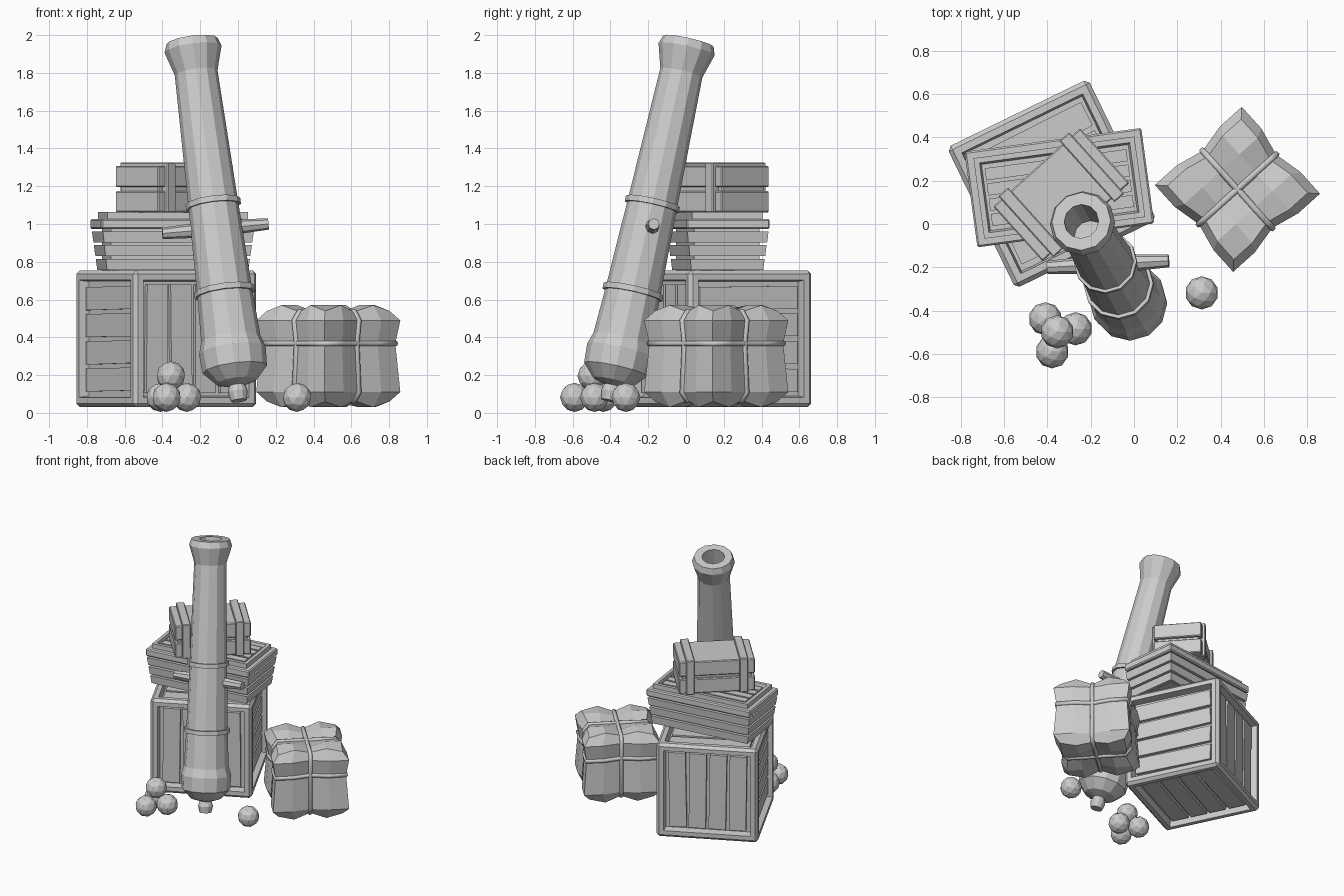
import bpy, bmesh, math, random
from mathutils import Matrix, Vector

if "Cube" in bpy.data.objects:
    bpy.data.objects.remove(bpy.data.objects["Cube"])

random.seed(4)


def place(x, y, z, deg):
    return Matrix.Translation((x, y, z)) @ Matrix.Rotation(math.radians(deg), 4, 'Z')


def finish(name, bm, matrix=Matrix()):
    bmesh.ops.recalc_face_normals(bm, faces=bm.faces)
    mesh = bpy.data.meshes.new(name)
    bm.to_mesh(mesh)
    bm.free()
    ob = bpy.data.objects.new(name, mesh)
    ob.matrix_world = matrix
    bpy.context.collection.objects.link(ob)
    return ob


def slab(bm, size, loc, tilt=Matrix()):
    m = Matrix.Translation(loc) @ tilt @ Matrix.Diagonal((*size, 1))
    return bmesh.ops.create_cube(bm, size=1, matrix=m)['verts']


def bevel(bm, width):
    bmesh.ops.bevel(bm, geom=bm.edges[:], offset=width, segments=1, affect='EDGES', profile=0.5)


def recess(bm, faces, border, depth):
    bmesh.ops.inset_individual(bm, faces=faces, thickness=border)
    bmesh.ops.inset_individual(bm, faces=faces, thickness=0.012, depth=-depth)


# Large crate: chamfered cube with recessed panels
S = 0.725
crate_at = place(-0.38, 0.186, 0.03 + S / 2, 26)
bm = bmesh.new()
slab(bm, (S, S, S), (0, 0, 0))
bevel(bm, 0.02)
bm.normal_update()
recess(bm, [f for f in bm.faces if f.calc_area() > 0.3], 0.045, 0.055)
finish("large_crate_frame", bm, crate_at)

# Large crate planks: (face axis, axis along which the planks are spaced)
bm = bmesh.new()
inner = S - 0.15
pitch = inner / 4
for normal, across in ((0, 2), (1, 0), (2, 1)):
    for side in (-1, 1):
        for i in range(4):
            size = [inner, inner, inner]
            size[normal] = 0.03
            size[across] = pitch - 0.022
            loc = [0, 0, 0]
            loc[normal] = side * (S / 2 - 0.045)
            loc[across] = (i - 1.5) * pitch
            tilt = Matrix.Rotation(random.uniform(-0.02, 0.02), 4, 'XYZ'[normal])
            slab(bm, size, loc, tilt)
finish("large_crate_planks", bm, crate_at)

# Middle crate: slatted sides that widen towards the rim
mid_at = place(-0.345, 0.168, 0.755, 7.7)
bm = bmesh.new()
slab(bm, (0.71, 0.35, 0.25), (0, 0, 0.125))
for i in range(3):
    g = 0.018 * i
    verts = slab(bm, (0.755 + g, 0.385 + g, 0.058), (0, 0, 0.031 + 0.073 * i))
    for v in verts:
        if v.co.z > 0.031 + 0.073 * i:
            v.co.x *= 1.02
            v.co.y *= 1.03
finish("middle_crate_slats", bm, mid_at)

bm = bmesh.new()
slab(bm, (0.824, 0.445, 0.055), (0, 0, 0.245))
bevel(bm, 0.008)
finish("middle_crate_rim", bm, mid_at)

# Middle crate lid: frame with recessed boards
bm = bmesh.new()
slab(bm, (0.75, 0.375, 0.045), (0, 0, 0.285))
bm.normal_update()
recess(bm, [f for f in bm.faces if f.normal.z > 0.9], 0.035, 0.032)
for i in range(4):
    slab(bm, (0.66, 0.056, 0.03), (0, (i - 1.5) * 0.071, 0.283))
finish("middle_crate_lid", bm, mid_at)

# Small crate: boards on a core, with two straps
small_at = place(-0.336, 0.135, 1.06, 42)
bm = bmesh.new()
slab(bm, (0.50, 0.30, 0.24), (0, 0, 0.125))
slab(bm, (0.54, 0.34, 0.112), (0, 0, 0.058))
slab(bm, (0.54, 0.34, 0.112), (0, 0, 0.192))
bevel(bm, 0.006)
finish("small_crate_boards", bm, small_at)
bm = bmesh.new()
for x in (-0.19, 0.19):
    slab(bm, (0.06, 0.38, 0.265), (x, 0, 0.1325))
bevel(bm, 0.005)
finish("small_crate_straps", bm, small_at)

# Cannon barrel: turned profile, pairs of (height on axis, radius)
foot, mouth = Vector((0.0, -0.40, 0.1)), Vector((-0.245, 0.015, 1.98))
axis = mouth - foot
barrel_at = Matrix.Translation(foot) @ axis.to_track_quat('Z', 'Y').to_matrix().to_4x4()
profile = [(0.065, 0), (0.065, 0.042), (0.11, 0.053), (0.145, 0.042), (0.165, 0.11),
           (0.23, 0.172), (0.33, 0.178), (0.39, 0.158), (0.625, 0.147), (0.625, 0.162),
           (0.655, 0.162), (0.655, 0.146), (1.09, 0.133), (1.09, 0.146), (1.12, 0.146),
           (1.12, 0.132), (1.80, 0.114), (1.925, 0.152), (1.968, 0.137), (1.968, 0.08),
           (1.65, 0.075), (1.65, 0)]
bm = bmesh.new()
stretch = axis.length / axis.z
pts = [bm.verts.new((r, 0, (z - foot.z) * stretch)) for z, r in profile]
edges = [bm.edges.new(p) for p in zip(pts, pts[1:])]
bmesh.ops.spin(bm, geom=pts + edges, axis=(0, 0, 1), cent=(0, 0, 0),
               angle=math.tau, steps=12, use_duplicate=False)
bmesh.ops.remove_doubles(bm, verts=bm.verts, dist=0.0005)
finish("cannon_barrel", bm, barrel_at)

# Trunnions: tapered pegs either side of the barrel
centre, along = Vector((-0.12, -0.185, 0.975)), Vector((0.56, 0.03, 0.05)).normalized()
for name, d in (("trunnion_right", along), ("trunnion_left", -along)):
    bm = bmesh.new()
    bmesh.ops.create_cone(bm, cap_ends=True, segments=8, radius1=0.045, radius2=0.03, depth=0.28)
    finish(name, bm, Matrix.Translation(centre + d * 0.142) @ d.to_track_quat('Z', 'Y').to_matrix().to_4x4())


# Tied bale: grid on a cube, pinched in along the ropes
bale_at = place(0.478, 0.16, 0.30, 42)
LEVEL = {-2: -1, -1: -0.7, 0: 0.25, 1: 0.7, 2: 1}


def bale_point(i, j, k):
    s = 0.27 * {-2: 0.85, -1: 1.0, 0: 0.93, 1: 1.0, 2: 0.85}[k]
    x, y = s * i / 2, s * j / 2
    if j == 0 and abs(i) == 2:
        x *= 0.89
    if i == 0 and abs(j) == 2:
        y *= 0.89
    z = 0.27 * LEVEL[k]
    if abs(k) == 2:
        sign = k / 2
        if i == 0 or j == 0:
            z -= sign * 0.035
        if abs(i) == 2 and abs(j) == 2:
            z -= sign * 0.03
    return Vector((x, y, z))


bm = bmesh.new()
bmesh.ops.create_cube(bm, size=4)
bmesh.ops.subdivide_edges(bm, edges=bm.edges[:], cuts=3, use_grid_fill=True)
for v in bm.verts:
    v.co = bale_point(*(round(c) for c in v.co))
finish("bale", bm, bale_at)

# Bale ropes: one loop round each of the three planes
square = ([(a, 2) for a in range(-2, 2)] + [(2, -a) for a in range(-2, 2)]
          + [(-a, -2) for a in range(-2, 2)] + [(-2, a) for a in range(-2, 2)])
loops = {"rope_across": [(0, a, b) for a, b in square],
         "rope_along": [(a, 0, b) for a, b in square],
         "rope_waist": [(a, b, 0) for a, b in square]}
for name, path in loops.items():
    cu = bpy.data.curves.new(name, 'CURVE')
    cu.dimensions = '3D'
    cu.bevel_depth = 0.016
    cu.bevel_resolution = 1
    sp = cu.splines.new('POLY')
    sp.points.add(len(path) - 1)
    for p, ijk in zip(sp.points, path):
        p.co = (*bale_point(*ijk), 1)
    sp.use_cyclic_u = True
    ob = bpy.data.objects.new(name, cu)
    ob.matrix_world = bale_at
    bpy.context.collection.objects.link(ob)

# Cannonballs: a small pyramid and one loose ball
balls = [(-0.41, -0.438, 0.082), (-0.27, -0.484, 0.082), (-0.378, -0.59, 0.082),
         (-0.355, -0.498, 0.196), (0.313, -0.318, 0.082)]
for n, loc in enumerate(balls):
    bm = bmesh.new()
    bmesh.ops.create_icosphere(bm, subdivisions=2, radius=0.077)
    finish(f"cannonball_{n + 1}", bm, Matrix.Translation(loc))
